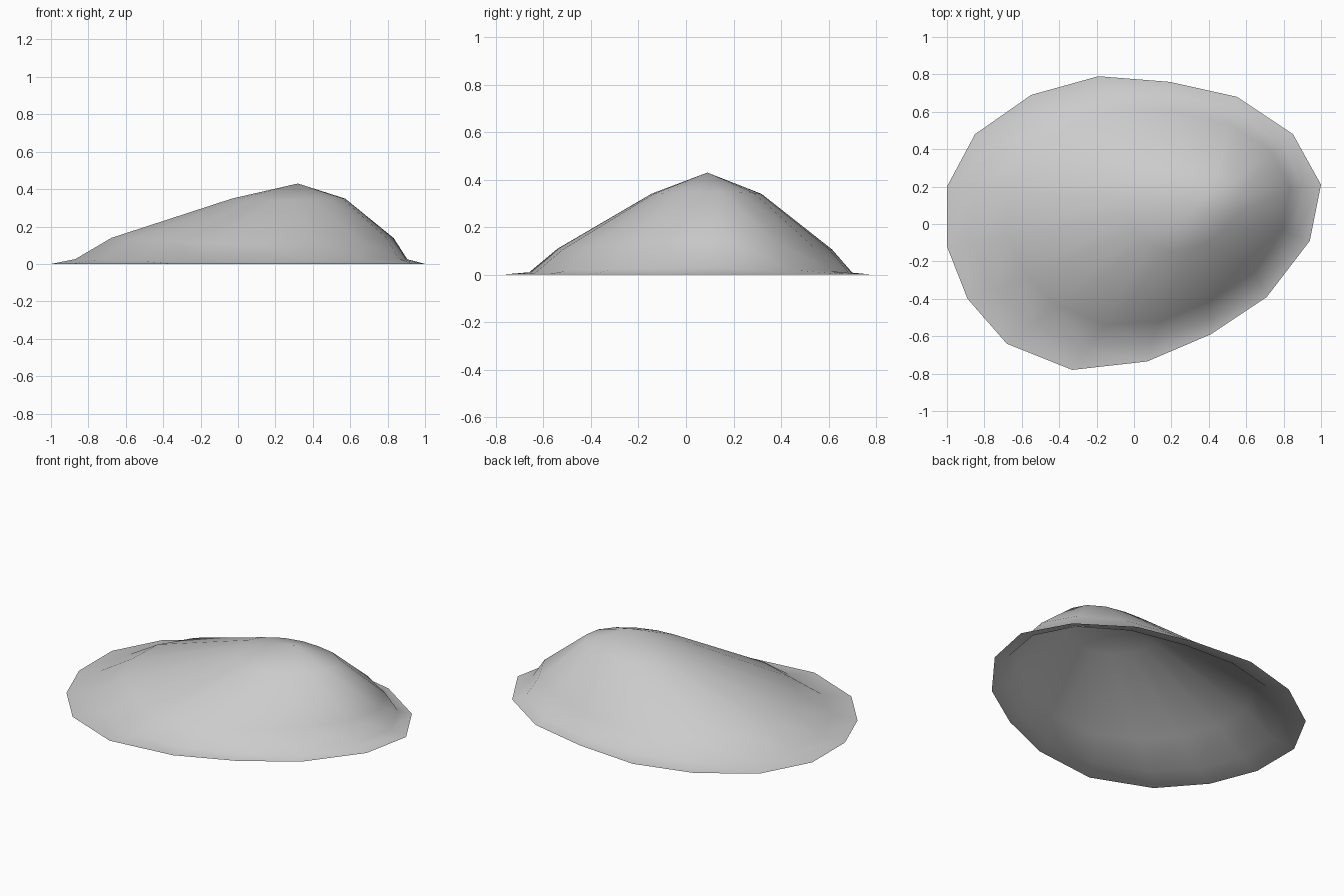
import bpy
import bmesh
from mathutils import Vector

cube = bpy.data.objects.get("Cube")
if cube:
    bpy.data.objects.remove(cube, do_unlink=True)

# Outline of the skirt on the ground and of the foot of the slope
SKIRT = [(1, .21), (.85, .48), (.55, .68), (.19, .76), (-.19, .79), (-.55, .69),
         (-.85, .48), (-1, .2), (-1, -.12), (-.89, -.4), (-.68, -.64), (-.33, -.78),
         (.07, -.735), (.41, -.59), (.71, -.39), (.94, -.09)]
FOOT = [(.905, .2), (.79, .43), (.53, .605), (.19, .685), (-.13, .7), (-.45, .615),
        (-.73, .42), (-.86, .18), (-.87, -.1), (-.75, -.35), (-.55, -.54), (-.25, -.66),
        (.09, -.635), (.4, -.51), (.67, -.31), (.86, -.06)]
PEAK = (.32, .09, .43)


def ring(bm, outline, scale, shift, low, rise):
    """Scaled, shifted copy of an outline, raised a little towards its x ends."""
    verts = []
    for x, y in outline:
        along = x * x / (x * x + y * y)
        verts.append(bm.verts.new((x * scale + shift[0], y * scale + shift[1],
                                   low + rise * along)))
    return verts


def bridge(bm, lower, upper):
    """Triangulated band between two rings."""
    for i in range(len(lower)):
        bm.faces.new((lower[i - 1], lower[i], upper[i - 1]))
        bm.faces.new((lower[i], upper[i], upper[i - 1]))


# Stone material
stone = bpy.data.materials.new("pale_grey_stone")
stone.use_nodes = True
grey = (.6, .6, .6, 1)
stone.diffuse_color = grey
shader = next(n for n in stone.node_tree.nodes if n.type == "BSDF_PRINCIPLED")
shader.inputs["Base Color"].default_value = grey

# Hill: skirt, foot, shoulder and crown rings closed by an off-centre peak
bm = bmesh.new()
rings = [ring(bm, SKIRT, 1, (0, 0), 0, 0),
         ring(bm, FOOT, 1, (0, 0), .008, .018),
         ring(bm, FOOT, .85, (.063, .02), .105, .035),
         ring(bm, FOOT, .34, (.265, .08), .34, .01)]
for lower, upper in zip(rings, rings[1:]):
    bridge(bm, lower, upper)
peak = bm.verts.new(Vector(PEAK))
crown = rings[-1]
for i in range(len(crown)):
    bm.faces.new((crown[i - 1], crown[i], peak))
for face in bm.faces:
    face.smooth = True

mesh = bpy.data.meshes.new("hill")
bm.to_mesh(mesh)
bm.free()
mesh.materials.append(stone)
hill = bpy.data.objects.new("hill", mesh)
bpy.context.scene.collection.objects.link(hill)
